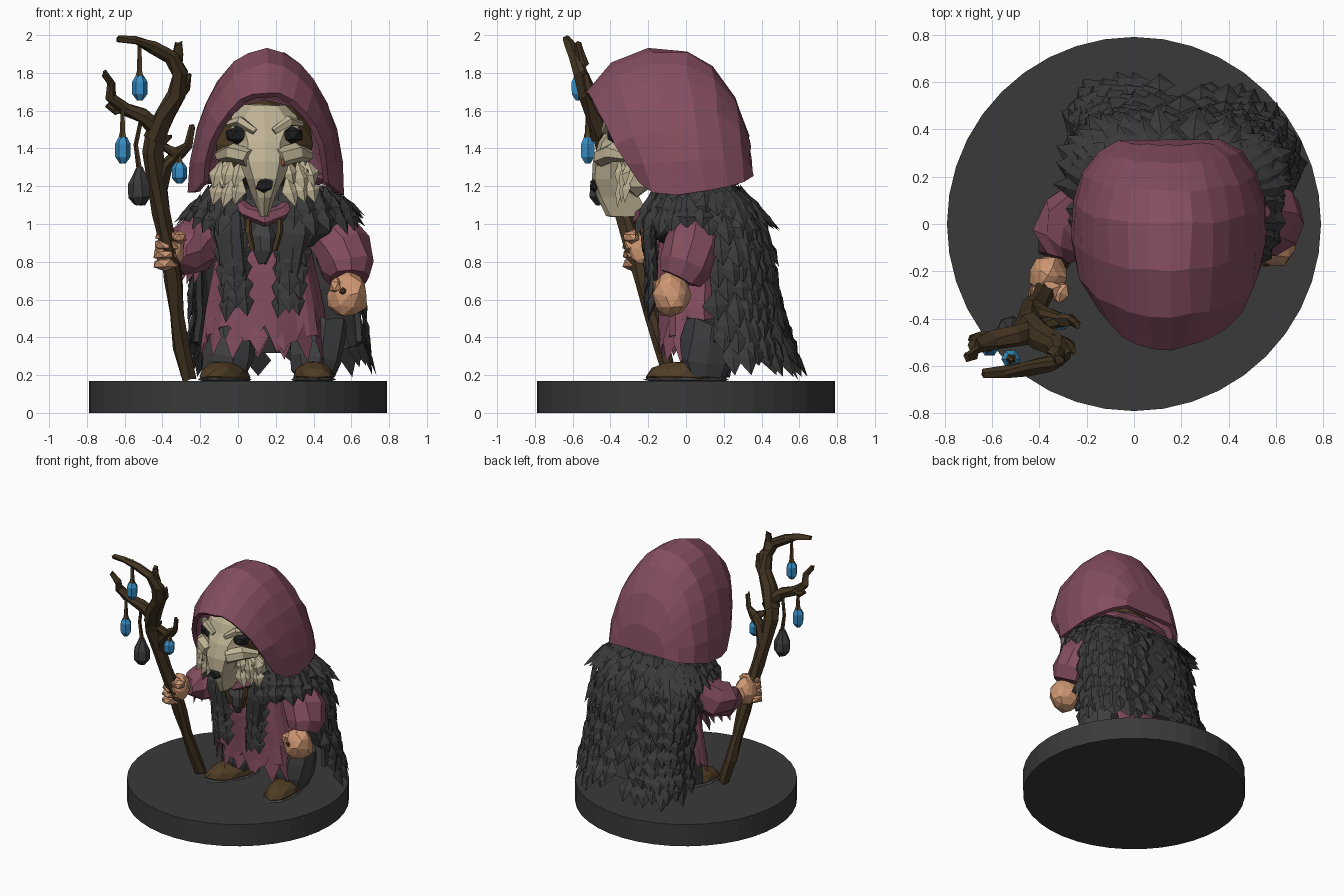
import bpy, bmesh, math, random
from mathutils import Vector as V, Matrix

random.seed(4)
cube = bpy.data.objects.get("Cube")
if cube:
    bpy.data.objects.remove(cube, do_unlink=True)


def material(name, r, g, b):
    m = bpy.data.materials.new(name)
    m.use_nodes = True
    m.diffuse_color = (r, g, b, 1)
    m.node_tree.nodes["Principled BSDF"].inputs["Base Color"].default_value = (r, g, b, 1)
    return m


PLUM = material("plum cloth", .235, .075, .115)
FUR = material("charcoal", .042, .042, .042)
BONE = material("pale bone", .52, .45, .30)
SKIN = material("skin", .62, .31, .17)
WOOD = material("dark wood", .055, .034, .015)
LEATHER = material("brown leather", .08, .047, .018)
BLUE = material("blue crystal", .04, .27, .56)
BLACK = material("black hollow", .014, .014, .015)
TROUSER = material("grey cloth", .052, .053, .056)
RED = material("red scar", .55, .17, .10)


def finish(name, bm, mat, jitter=0.0, thick=0.0):
    for v in bm.verts:
        v.co += V([random.uniform(-jitter, jitter) for _ in range(3)])
    bmesh.ops.recalc_face_normals(bm, faces=bm.faces)
    me = bpy.data.meshes.new(name)
    bm.to_mesh(me)
    bm.free()
    me.materials.append(mat)
    ob = bpy.data.objects.new(name, me)
    bpy.context.collection.objects.link(ob)
    if thick:
        mod = ob.modifiers.new("thickness", 'SOLIDIFY')
        mod.thickness = thick


def loft(name, rings, mat, closed=True, caps=(True, True), jitter=0.0, thick=0.0):
    bm = bmesh.new()
    rows = [[bm.verts.new(p) for p in ring] for ring in rings]
    n = len(rows[0])
    for a, b in zip(rows, rows[1:]):
        for i in range(n if closed else n - 1):
            j = (i + 1) % n
            bm.faces.new((a[i], a[j], b[j], b[i]))
    for row, cap in zip((rows[0], rows[-1]), caps):
        if cap:
            bm.faces.new(row)
    finish(name, bm, mat, jitter, thick)


def tube(name, path, radii, mat, sides=7, jitter=0.0, flat=1.0):
    pts = [V(p) for p in path]
    rings = []
    for i, p in enumerate(pts):
        d = (pts[min(i + 1, len(pts) - 1)] - pts[max(i - 1, 0)]).normalized()
        s = d.cross(V((0, 1, 0))).normalized()
        t = s.cross(d)
        angles = [math.tau * k / sides for k in range(sides)]
        rings.append([p + radii[i] * (s * math.cos(a) + t * flat * math.sin(a)) for a in angles])
    loft(name, rings, mat, jitter=jitter)


def blob(name, loc, size, mat, yaw=0, sub=2, jitter=0.0, floor=0.0):
    bm = bmesh.new()
    bmesh.ops.create_icosphere(bm, subdivisions=sub, radius=1)
    bm.transform(Matrix.Translation(loc) @ Matrix.Rotation(yaw, 4, 'Z') @ Matrix.Diagonal((*size, 1)))
    for v in bm.verts:
        v.co.z = max(v.co.z, floor)
    finish(name, bm, mat, jitter)


def tuft(bm, p, down, out, length, width, ridge=.3):
    # one leaf-shaped lock with a raised ridge
    side = down.cross(out).normalized() * width / 2
    root, tip = bm.verts.new(p), bm.verts.new(p + down * length + out * length * .1)
    l = bm.verts.new(p + down * length * .5 - side)
    r = bm.verts.new(p + down * length * .5 + side)
    top = bm.verts.new(p + down * length * .55 + out * width * ridge)
    for f in ((root, l, top), (root, top, r), (l, tip, top), (top, tip, r), (root, r, tip, l)):
        bm.faces.new(f)


def sample(table, v):
    f = min(max(v, 0), 1) * (len(table) - 1)
    i = min(int(f), len(table) - 2)
    return [a + (b - a) * (f - i) for a, b in zip(table[i], table[i + 1])]


def heading(deg, z=0.0):
    a = math.radians(deg)
    return V((math.cos(a), math.sin(a), z)).normalized()


# Round base
bm = bmesh.new()
bmesh.ops.create_cone(bm, cap_ends=True, segments=40, radius1=.79, radius2=.79, depth=.17,
                      matrix=Matrix.Translation((0, 0, .085)))
finish("round_base", bm, FUR)

# Legs and boots
for name, x, y, yaw in (("right", -.07, .02, -.45), ("left", .40, .0, .12)):
    tube(name + "_trouser", [(x + .05, .13, .5), (x + .03, .12, .4), (x + .01, .11, .29), (x, .11, .2)],
         [.13, .15, .14, .12], TROUSER, 9, .014)
    blob(name + "_boot", (x, y, .19), (.11, .22, .085), LEATHER, yaw, jitter=.005, floor=.17)
    blob(name + "_sole", (x, y, .175), (.118, .23, .025), TROUSER, yaw, floor=.17)

# Robe with folds and a ragged hem
rings = []
for z, rx, ry in ((1.12, .18, .16), (.95, .23, .20), (.75, .27, .21), (.55, .31, .20), (.42, .33, .20)):
    ring = []
    for k in range(32):
        d = heading(k * 11.25)
        fold = 1 + (.05 if k % 4 < 2 else -.04) * (1.15 - z)
        drop = random.uniform(-.12, .05) if z < .5 else 0
        ring.append((.14 + rx * fold * d.x, .06 + ry * fold * d.y, z + drop))
    rings.append(ring)
loft("robe", rings, PLUM, caps=(False, False), jitter=.006, thick=.015)
loft("under_robe", [[(.14 + .26 * d.x, .08 + .16 * d.y, z) for d in map(heading, range(0, 360, 24))]
                    for z in (.40, .6)], TROUSER)
bm = bmesh.new()
for deg in range(0, 360, 24):
    d = heading(deg)
    tuft(bm, V((.14 + d.x * .32, .06 + d.y * .195, .5)), V((0, 0, -1)), d, random.uniform(.14, .24), .11, .1)
finish("robe_rags", bm, PLUM)
tube("neck_cowl", [(-.02, -.12, 1.13), (.05, -.21, 1.06), (.14, -.24, 1.03), (.23, -.21, 1.06), (.30, -.12, 1.13)],
     [.03, .04, .045, .04, .03], PLUM, 6, .004)

# Chest charm and straps
tube("chest_pouch", [(.13, -.19, 1.0), (.13, -.20, .93), (.13, -.20, .86), (.13, -.19, .79)],
     [.04, .07, .06, .02], TROUSER, 7, .006, .5)
for x in (.055, .22):
    tube("chest_strap", [(x, -.215, 1.04), (x, -.225, .96), (x + (.13 - x) * .3, -.215, .86)],
         [.016, .018, .014], LEATHER, 5)

# Fur cape, boxy in plan and flaring backwards
profile = [(1.20, .18, .30, .12, .15), (1.08, .18, .40, .14, .22), (.88, .19, .42, .17, .25),
           (.66, .20, .42, .20, .25), (.48, .21, .43, .23, .26), (.33, .21, .45, .25, .29)]


def cape(deg, v):
    z, cx, rx, cy, ry = sample(profile, v)
    d = heading(deg)
    y = cy + ry * math.copysign(abs(d.y) ** .65, d.y) - .07 * d.x * v
    return V((cx + rx * math.copysign(abs(d.x) ** .65, d.x), y, z + .05 * v * (1 - abs(d.y))))


loft("cape_lining", [[cape(a, k / 10) for a in range(-2, 183, 8)] for k in range(11)], FUR,
     closed=False, caps=(False, False), jitter=.006, thick=.03)
bm = bmesh.new()
for row in range(10):
    v = .03 + row * .103
    for k in range(17):
        deg = 1 + k * 11 + (5 if row % 2 else 0) + random.uniform(-3, 3)
        out = heading(deg, .1)
        down = (cape(deg, min(v, .9) + .06) - cape(deg, min(v, .9))).normalized()
        tuft(bm, cape(deg, v) + out * .012, (down + out * .06).normalized(), out,
             random.uniform(.14, .22), random.uniform(.11, .15), .22)
finish("cape_fur", bm, FUR, .004)

# Fur collar over the shoulders
blob("shoulder_fur", (.18, .06, 1.03), (.40, .28, .19), FUR, jitter=.01)
bm = bmesh.new()
for z, rx, ry in ((1.21, .33, .24), (1.16, .38, .27), (1.10, .41, .30)):
    for deg in range(-62, 243, 14):
        deg += random.uniform(-4, 4)
        d, out = heading(deg), heading(deg, .2)
        tuft(bm, V((.18 + rx * d.x, .05 + ry * d.y, z)), V((out.x * .3, out.y * .3, -1)).normalized(), out,
             random.uniform(.13, .18), .13, .25)
finish("collar_fur", bm, FUR, .004)

# Hanging fur lappets on the chest
for name, x in (("right", -.045), ("left", .30)):
    tip = x + (.14 - x) * .2
    tube(name + "_lappet", [(x, -.15, 1.16), (x, -.19, .95), (tip, -.18, .75), (tip, -.17, .58)],
         [.09, .085, .07, .02], FUR, 7, .008, .45)
    bm = bmesh.new()
    for k in range(6):
        for s in (-1, 0, 1):
            p = V((x + (tip - x) * k / 5 + s * (.06 - k * .005), -.20 + abs(s) * .02, 1.14 - k * .09 - .03 * abs(s)))
            tuft(bm, p, V((s * .1, -.03, -1)).normalized(), V((s * .4, -1, 0)).normalized(),
                 random.uniform(.13, .18), .1, .2)
    finish(name + "_lappet_fur", bm, FUR, .004)

# Sleeves
tube("left_sleeve", [(.38, .10, 1.04), (.48, .07, .97), (.55, .04, .87), (.585, .0, .77), (.59, -.03, .71)],
     [.11, .14, .155, .145, .11], PLUM, 9, .01)
tube("right_sleeve", [(-.05, .12, 1.02), (-.17, .09, .95), (-.25, .02, .88), (-.31, -.07, .85), (-.335, -.14, .86)],
     [.10, .13, .145, .13, .07], PLUM, 9, .01)
bm = bmesh.new()
for k in range(4):
    tuft(bm, V((-.21 - k * .035, .09 - k * .05, .82)), V((-.1, 0, -1)).normalized(),
         V((-1, -.4, 0)).normalized(), .14, .12, .15)
finish("right_sleeve_rags", bm, PLUM)

# Hands
blob("left_fist", (.58, -.08, .625), (.11, .105, .12), SKIN, jitter=.01)
blob("left_thumb", (.52, -.13, .67), (.04, .05, .05), SKIN, sub=1)
blob("left_fist_hollow", (.555, -.168, .645), (.02, .014, .02), LEATHER, sub=1)
blob("right_palm", (-.36, -.22, .865), (.08, .085, .105), SKIN, jitter=.008)
for k in range(4):
    blob("right_finger", (-.385 + k * .004, -.285, .79 + k * .05), (.075, .055, .038), SKIN, .3, 1, .004)
blob("right_thumb", (-.31, -.29, .93), (.04, .05, .035), SKIN, -.4, 1)


# Staff and branches, leaning forward with height
def branch(name, points, r0, r1, dy=0):
    n = len(points) - 1
    tube(name, [(x, -.08 - .28 * (z - .18) + dy * i / n, z) for i, (x, z) in enumerate(points)],
         [r0 + (r1 - r0) * i / n for i in range(n + 1)], WOOD, 7, .009)


branch("staff_shaft", [(-.26, .18), (-.30, .35), (-.32, .52), (-.34, .7), (-.37, .88), (-.40, 1.05),
                       (-.43, 1.22), (-.45, 1.38), (-.43, 1.5)], .04, .055)
branch("staff_crook", [(-.44, 1.45), (-.39, 1.58), (-.32, 1.69), (-.31, 1.8), (-.35, 1.89), (-.45, 1.935),
                       (-.54, 1.97), (-.64, 1.98)], .06, .018, -.05)
branch("staff_left_branch", [(-.42, 1.5), (-.5, 1.57), (-.6, 1.61), (-.67, 1.67), (-.67, 1.74), (-.71, 1.8)],
       .05, .016, -.03)
branch("staff_low_branch", [(-.42, 1.2), (-.38, 1.32), (-.31, 1.38), (-.26, 1.42), (-.24, 1.52)], .045, .014, .03)
branch("crook_twig", [(-.33, 1.84), (-.32, 1.9), (-.315, 1.96)], .035, .018)
branch("side_twig", [(-.33, 1.66), (-.28, 1.72), (-.25, 1.79)], .038, .014)
branch("low_twig", [(-.33, 1.37), (-.41, 1.42), (-.36, 1.47)], .028, .012)
branch("left_twig", [(-.61, 1.62), (-.65, 1.6), (-.69, 1.63)], .028, .012)

# Hanging crystals and pouch
for x, y, z, h, top in ((-.52, -.57, 1.72, .065, 1.96), (-.61, -.52, 1.39, .07, 1.61), (-.31, -.41, 1.27, .055, 1.4)):
    tube("crystal", [(x, y, z - h), (x, y, z - h * .5), (x, y, z + h * .5), (x, y, z + h)],
         [.016, .04, .041, .022], BLUE, 6)
    tube("crystal_cord", [(x, y, z + h * .9), (x, y, z + h * 1.35), (x, y, top)], [.024, .016, .01], LEATHER, 5)
tube("pouch", [(-.52, -.45, z) for z in (1.1, 1.14, 1.21, 1.26, 1.3)], [.03, .062, .06, .035, .02], FUR, 7, .004)
tube("pouch_cord", [(-.52, -.45, 1.28), (-.54, -.45, 1.42), (-.51, -.47, 1.56)], [.016, .013, .012], WOOD, 5)

# Hood: arches swept from brow to nape
arches = [(.33, -.25, -.53, 1.70, 1.22), (.385, -.18, -.39, 1.85, 1.17), (.41, -.05, -.2, 1.93, 1.16),
          (.41, .10, 0, 1.92, 1.18), (.37, .22, .14, 1.84, 1.20), (.30, .31, .26, 1.68, 1.22),
          (.21, .35, .335, 1.46, 1.25)]
rings = [[(.15 + w * d.x, y0 + (y1 - y0) * d.y, z0 + (z1 - z0) * d.y) for d in (heading(180 * k / 14) for k in range(15))]
         for w, y0, y1, z1, z0 in arches]
loft("hood", rings, PLUM, closed=False, caps=(False, True), jitter=.008, thick=.035)
blob("hood_nape", (.15, .12, 1.24), (.34, .19, .06), PLUM)
blob("head", (.14, -.10, 1.42), (.27, .25, .24), LEATHER)

# Skull mask: stacked ridged sections
sections = [(1.63, .11, -.35), (1.57, .175, -.395), (1.50, .18, -.42), (1.43, .14, -.46), (1.33, .135, -.495),
            (1.24, .10, -.50), (1.14, .06, -.47), (1.04, .025, -.42)]
shape = [(-.8, .22), (-1, .10), (-.6, .02), (0, 0), (.6, .02), (1, .10), (.8, .22)]
loft("skull_mask", [[(.14 + w * sx, y + dy, z) for sx, dy in shape] for z, w, y in sections], BONE, jitter=.004)
blob("scar", (.24, -.467, 1.335), (.014, .012, .03), RED, .5, 1)
blob("nose_hollow", (.14, -.487, 1.205), (.05, .022, .045), BLACK, sub=1, jitter=.005)
for s, side in ((-1, "right"), (1, "left")):
    tube(side + "_cheekbone", [(.14 + s * .08, -.45, 1.35), (.14 + s * .17, -.39, 1.38), (.14 + s * .24, -.30, 1.36)],
         [.05, .05, .03], BONE, 6, .004)
    blob(side + "_eye_socket", (.14 + s * .145, -.365, 1.47), (.07, .055, .048), BLACK, s * .5, 1)
    tube(side + "_brow", [(.14 + s * .05, -.43, 1.49), (.14 + s * .13, -.41, 1.545), (.14 + s * .2, -.34, 1.53)],
         [.02, .03, .015], BONE, 5)
    # pale whisker locks beside the jaw
    blob(side + "_whisker_root", (.14 + s * .205, -.26, 1.24), (.075, .09, .1), BONE, sub=1)
    bm = bmesh.new()
    for row in range(2):
        for k in range(3):
            p = V((.14 + s * (.12 + k * .055), -.35 + k * .02, 1.34 - row * .08))
            tuft(bm, p, V((s * .22, 0, -1)).normalized(), V((s * .4, -1, 0)).normalized(),
                 random.uniform(.13, .18), .1)
    finish(side + "_whiskers", bm, BONE, .004)
